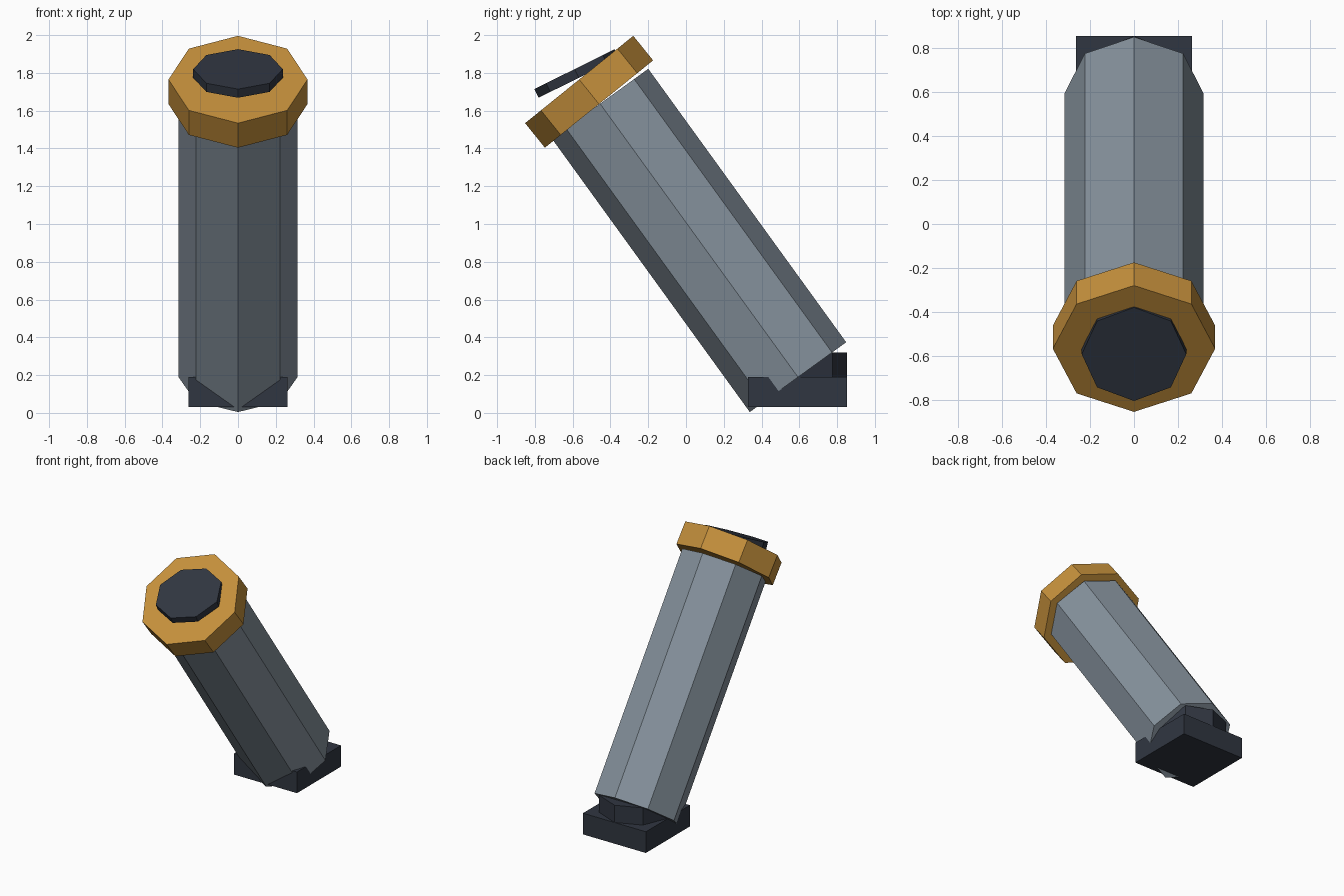
import bpy
from math import radians

if "Cube" in bpy.data.objects:
    bpy.data.objects.remove(bpy.data.objects["Cube"])


def material(name, rgb):
    m = bpy.data.materials.new(name)
    m.diffuse_color = (*rgb, 1)
    m.use_nodes = True
    m.node_tree.nodes["Principled BSDF"].inputs["Base Color"].default_value = m.diffuse_color
    return m


steel = material("steel", (0.24, 0.29, 0.34))
brass = material("brass", (0.56, 0.28, 0.045))
dark = material("dark_iron", (0.03, 0.037, 0.053))


def octagon(name, radius, depth, y, z, tilt, mat):
    """Flat-shaded eight-sided prism, tipped towards the front by tilt degrees."""
    bpy.ops.mesh.primitive_cylinder_add(
        vertices=8, radius=radius, depth=depth,
        location=(0, y, z), rotation=(radians(tilt), 0, 0))
    ob = bpy.context.object
    ob.name = name
    ob.data.materials.append(mat)
    return ob


# Base plate
bpy.ops.mesh.primitive_cube_add(size=1, location=(0, 0.591, 0.11))
base = bpy.context.object
base.name = "base_plate"
base.scale = (0.525, 0.525, 0.16)
base.data.materials.append(dark)

# Pivot on the plate, tilted barrel, muzzle collar and muzzle plug
octagon("base_pivot", 0.26, 0.18, 0.593, 0.23, 0, dark)
octagon("barrel", 0.315, 1.787, 0.069, 0.913, 35.9, steel)
octagon("muzzle_collar", 0.368, 0.167, -0.513, 1.70, 38.9, brass)
octagon("muzzle_plug", 0.237, 0.051, -0.579, 1.797, 26.5, dark)
